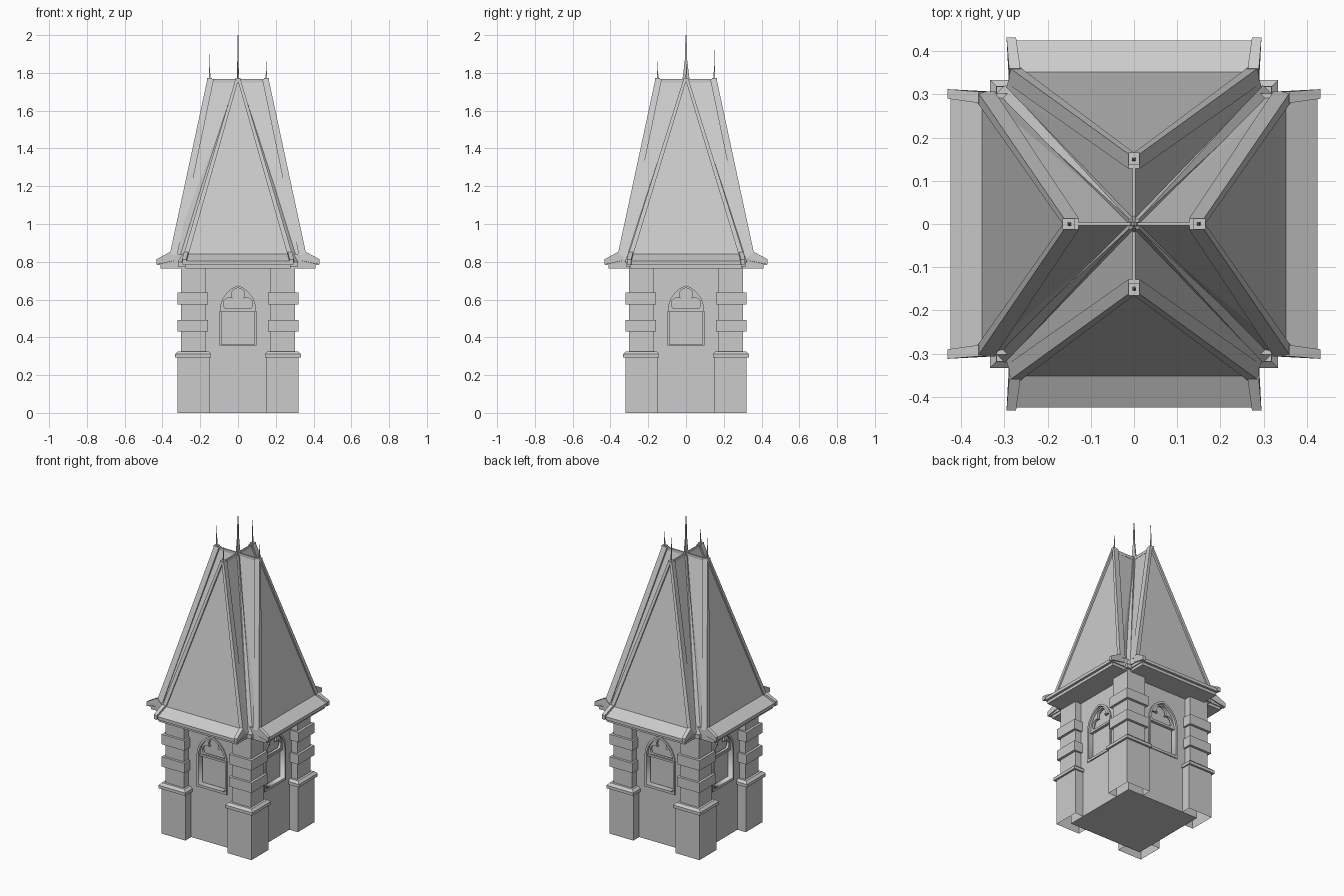
import bpy, bmesh, math
from mathutils import Matrix, Vector

if "Cube" in bpy.data.objects:
    bpy.data.objects.remove(bpy.data.objects["Cube"])


def add_object(name, bm, k=0):
    bmesh.ops.recalc_face_normals(bm, faces=bm.faces)
    bm.transform(Matrix.Rotation(k * math.pi / 2, 4, 'Z'))
    me = bpy.data.meshes.new(name)
    bm.to_mesh(me)
    bm.free()
    ob = bpy.data.objects.new(name, me)
    bpy.context.collection.objects.link(ob)
    return ob


def hull_into(bm, pts):
    t = bmesh.new()
    for p in pts:
        t.verts.new(p)
    bmesh.ops.convex_hull(t, input=t.verts)
    bmesh.ops.delete(t, geom=[v for v in t.verts if not v.link_faces], context='VERTS')
    bmesh.ops.dissolve_limit(t, angle_limit=0.01, verts=t.verts, edges=t.edges)
    bmesh.ops.recalc_face_normals(t, faces=t.faces)
    me = bpy.data.meshes.new("tmp")
    t.to_mesh(me)
    t.free()
    bm.from_mesh(me)
    bpy.data.meshes.remove(me)


def rect(x0, x1, y0, y1, z):
    return [(x, y, z) for x in (x0, x1) for y in (y0, y1)]


def box_pts(x0, x1, y0, y1, z0, z1):
    return rect(x0, x1, y0, y1, z0) + rect(x0, x1, y0, y1, z1)


def solids(name, groups, k=0):
    bm = bmesh.new()
    for g in groups:
        hull_into(bm, g)
    return add_object(name, bm, k)


def plate(name, loops, y_front, y_back, k):
    # filled outline with holes, standing upright and facing -y
    cu = bpy.data.curves.new(name, 'CURVE')
    cu.dimensions = '2D'
    cu.fill_mode = 'BOTH'
    cu.extrude = (y_back - y_front) / 2
    for loop in loops:
        sp = cu.splines.new('POLY')
        sp.points.add(len(loop) - 1)
        for p, (x, z) in zip(sp.points, loop):
            p.co = (x, z, 0, 1)
        sp.use_cyclic_u = True
    ob = bpy.data.objects.new("tmp", cu)
    bpy.context.collection.objects.link(ob)
    dg = bpy.context.evaluated_depsgraph_get()
    me = bpy.data.meshes.new_from_object(ob.evaluated_get(dg))
    bpy.data.objects.remove(ob)
    bm = bmesh.new()
    bm.from_mesh(me)
    bpy.data.meshes.remove(me)
    bmesh.ops.remove_doubles(bm, verts=bm.verts, dist=1e-5)
    mid = (y_front + y_back) / 2
    bm.transform(Matrix.Translation((0, mid, 0)) @ Matrix.Rotation(math.pi / 2, 4, 'X'))
    return add_object(name, bm, k)


def arch(a, base, spring, rise, n=8):
    r = (rise * rise + a * a) / (2 * a)
    end = math.asin(rise / r)
    right = [(a - r + r * math.cos(end * i / n), spring + r * math.sin(end * i / n))
             for i in range(n + 1)]
    left = [(-x, z) for x, z in right[-2::-1]]
    return [(a, base)] + right + left + [(-a, base)]


def arc(cx, cz, r, a0, a1, n):
    return [(cx + r * math.cos(math.radians(a0 + (a1 - a0) * i / n)),
             cz + r * math.sin(math.radians(a0 + (a1 - a0) * i / n))) for i in range(n + 1)]


lobe = arc(.045, .577, .033, -50, 100, 8)
trefoil = lobe + arc(0, .626, .035, -35, 215, 12) + [(-x, z) for x, z in lobe[::-1]]

# tower core
solids("tower_core", [box_pts(-.26, .26, -.26, .26, 0, .33),
                      box_pts(-.22, .22, -.22, .22, .33, .77)])

spike_top = [1.86, 1.86, 1.92, 1.90]
for k in range(4):
    w = .285 if k % 2 == 0 else .302

    # wall with window opening
    plate("wall", [[(-.26, .33), (.26, .33), (.26, .77), (-.26, .77)],
                   arch(.105, .342, .54, .145)], -.26, -.22, k)
    # window surround, tracery and sash
    plate("window_frame", [arch(.107, .34, .54, .147), arch(.094, .356, .54, .132)],
          -.267, -.225, k)
    plate("window_tracery", [arch(.096, .543, .546, .13), trefoil], -.25, -.234, k)
    solids("window_sash", [box_pts(-.095, .095, -.254, -.225, .534, .547),
                           box_pts(-.088, .088, -.236, -.215, .36, .535)], k)

    # corner pier: base, moulded cap, shaft and two bands
    pier = solids("corner_pier", [
        box_pts(.15, .32, .15, .32, 0, .295),
        box_pts(.142, .333, .142, .333, .293, .312),
        rect(.142, .333, .142, .333, .312) + rect(.157, .318, .157, .318, .326),
        box_pts(.17, .303, .17, .303, .32, .79),
        box_pts(.158, .319, .158, .319, .43, .493),
        box_pts(.158, .319, .158, .319, .573, .637)], k)
    bm = bmesh.new()
    bm.from_mesh(pier.data)
    bmesh.ops.delete(bm, geom=[f for f in bm.faces if f.calc_center_median().z < .001],
                     context='FACES')
    bm.to_mesh(pier.data)
    bm.free()

    # eaves: stepped underside and flared skirt
    solids("eaves", [
        box_pts(-w + .006, w - .006, -.41, -.2, .765, .787),
        box_pts(-w, w, -.425, -.2, .783, .803)
        + [(-w, -.352, .842), (w, -.352, .842), (-w, -.2, .842), (w, -.2, .842)]], k)

    # steep roof wedge
    solids("roof_wedge", [[(0, -.15, 1.762), (0, 0, 1.755), (0, 0, .8)]
                          + [(s * w, -.352, .842) for s in (-1, 1)]
                          + [(s * w, -.352, .8) for s in (-1, 1)]
                          + [(s * .3, -.3, .8) for s in (-1, 1)]], k)

    # raised trim on gable edges, continued over the flare
    trim = []
    for s in (-1, 1):
        xa, xb = sorted((s * (w - .022), s * (w + .004)))
        ta, tb = sorted((s * -.004, s * .013))
        trim.append(rect(xa, xb, -.362, -.322, .835) + rect(ta, tb, -.162, -.128, 1.768))
        fa, fb = sorted((s * (w - .012), s * (w + .01)))
        trim.append([(x, y, z) for x in (fa, fb) for y, z in ((-.432, .785), (-.432, .813))]
                    + [(x, y, z) for x in (xa, xb) for y, z in ((-.36, .80), (-.36, .852))]
                    + rect(xa, xb, -.325, -.32, .81))
    solids("gable_trim", trim, k)

    # ridge bar and peak block
    solids("ridge", [box_pts(-.004, .004, -.15, 0, 1.75, 1.768),
                     box_pts(-.013, .013, -.165, -.138, 1.757, 1.774)], k)

    # valley strip down the diagonal
    d = .012
    solids("valley_strip", [
        [(.31 + d, .31 - d, .80), (.31 - d, .31 + d, .80), (.28, .28, .80),
         (d * .7, -d * .7, 1.76), (-d * .7, d * .7, 1.76), (.012, .012, 1.76)],
        box_pts(.27, .318, .27, .318, .775, .80)], k)

    # thin slightly bent spike
    h = spike_top[k]
    zs = (1.77, (1.77 + h) / 2, h)
    off, rad = (0, .003, -.001), (.004, .002, .001)
    solids("gable_spike", [
        [p for j in (i, i + 1) for p in
         rect(off[j] - rad[j], off[j] + rad[j], -.15 - rad[j], -.15 + rad[j], zs[j])]
        for i in range(2)], k)

# central finial blade
solids("finial", [
    rect(-.004, .004, -.02, .02, 1.755) + rect(-.003, .003, -.006, .006, 1.87),
    rect(-.003, .003, -.006, .006, 1.87) + rect(-.002, .002, -.003, .003, 2.0),
    rect(-.016, .016, -.006, .006, 1.74) + rect(-.006, .006, -.004, .004, 1.775)])
